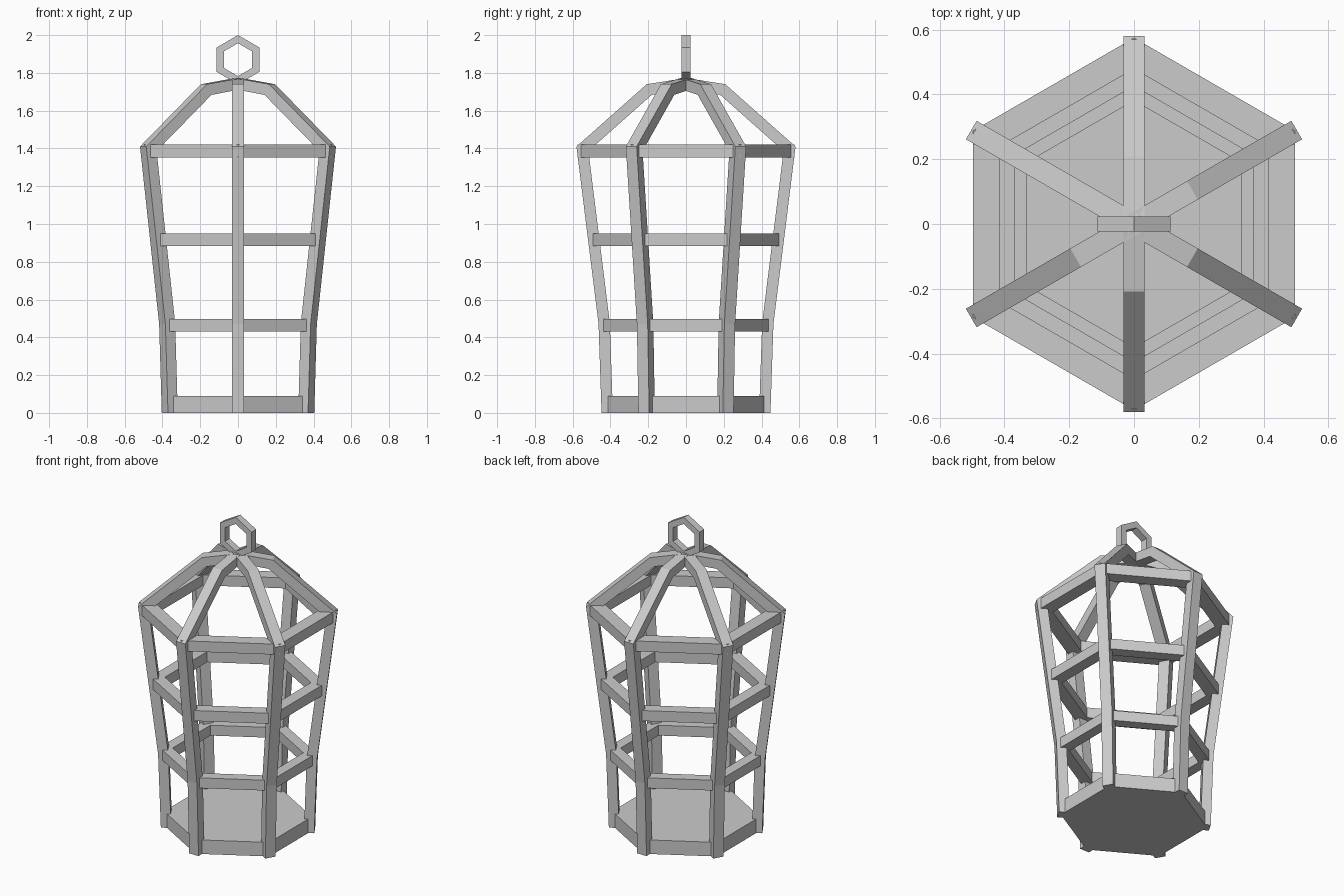
import bpy, bmesh
from math import sin, cos, radians
from mathutils import Vector

if "Cube" in bpy.data.objects:
    bpy.data.objects.remove(bpy.data.objects["Cube"])


def finish(name, bm):
    bmesh.ops.recalc_face_normals(bm, faces=bm.faces)
    me = bpy.data.meshes.new(name)
    bm.to_mesh(me)
    bm.free()
    ob = bpy.data.objects.new(name, me)
    bpy.context.collection.objects.link(ob)
    return ob


def hexagon(r, start):
    return [(r * cos(radians(start + 60 * i)), r * sin(radians(start + 60 * i))) for i in range(6)]


def hex_frame(name, outer, inner, start, place):
    """Hollow hexagonal frame; place(u, v, side) maps to 3D."""
    bm = bmesh.new()
    loops = [[bm.verts.new(place(u, v, s)) for u, v in hexagon(r, start)]
             for r, s in ((outer, 0), (outer, 1), (inner, 1), (inner, 0))]
    for k in range(4):
        a, b = loops[k], loops[(k + 1) % 4]
        for i in range(6):
            j = (i + 1) % 6
            bm.faces.new((a[i], a[j], b[j], b[i]))
    return finish(name, bm)


# Rib centre profile (radius, height) with mitred inner offset
OUTER = [Vector(p) for p in ((0.447, 0), (0.463, 0.47), (0.58, 1.41), (0.208, 1.74), (0, 1.773))]
THICK, HALF = 0.06, 0.033


def inward(a, b):
    d = (b - a).normalized()
    return Vector((-d.y, d.x))


inner = []
for i, p in enumerate(OUTER):
    n = [inward(OUTER[k], OUTER[k + 1]) for k in (i - 1, i) if 0 <= k < len(OUTER) - 1]
    m = sum(n, Vector((0, 0))).normalized()
    inner.append(p + m * THICK / m.dot(n[0]))
inner[0] = Vector((OUTER[0].x - THICK, 0))
inner[-1].x = 0

# Six bent ribs
for k in range(6):
    a = radians(30 + 60 * k)
    bm = bmesh.new()
    rows = []
    for po, pi in zip(OUTER, inner):
        rows.append([bm.verts.new((p.x * cos(a) - t * sin(a), p.x * sin(a) + t * cos(a), p.y))
                     for p, t in ((po, -HALF), (po, HALF), (pi, HALF), (pi, -HALF))])
    for lo, hi in zip(rows, rows[1:]):
        for i in range(4):
            j = (i + 1) % 4
            bm.faces.new((lo[i], lo[j], hi[j], hi[i]))
    bm.faces.new(rows[0])
    bm.faces.new(rows[-1])
    finish(f"rib_{k + 1}", bm)

# Horizontal hoops between the ribs
for name, r, z0, z1 in (("lower_hoop", 0.457, 0.432, 0.498),
                        ("middle_hoop", 0.511, 0.883, 0.95),
                        ("upper_hoop", 0.5745, 1.353, 1.42)):
    hex_frame(name, r, r * 0.833, 30, lambda u, v, s: (u, v, z1 if s else z0))

# Solid base
bm = bmesh.new()
bottom = bm.faces.new([bm.verts.new((x, y, 0)) for x, y in hexagon(0.431, 30)])
ext = bmesh.ops.extrude_face_region(bm, geom=[bottom], use_keep_orig=True)
bmesh.ops.translate(bm, vec=(0, 0, 0.09), verts=[g for g in ext["geom"] if isinstance(g, bmesh.types.BMVert)])
finish("base", bm)

# Hanging loop on top
hex_frame("hanging_loop", 0.13, 0.087, 90, lambda u, v, s: (u, 0.023 if s else -0.023, 1.87 + v))
